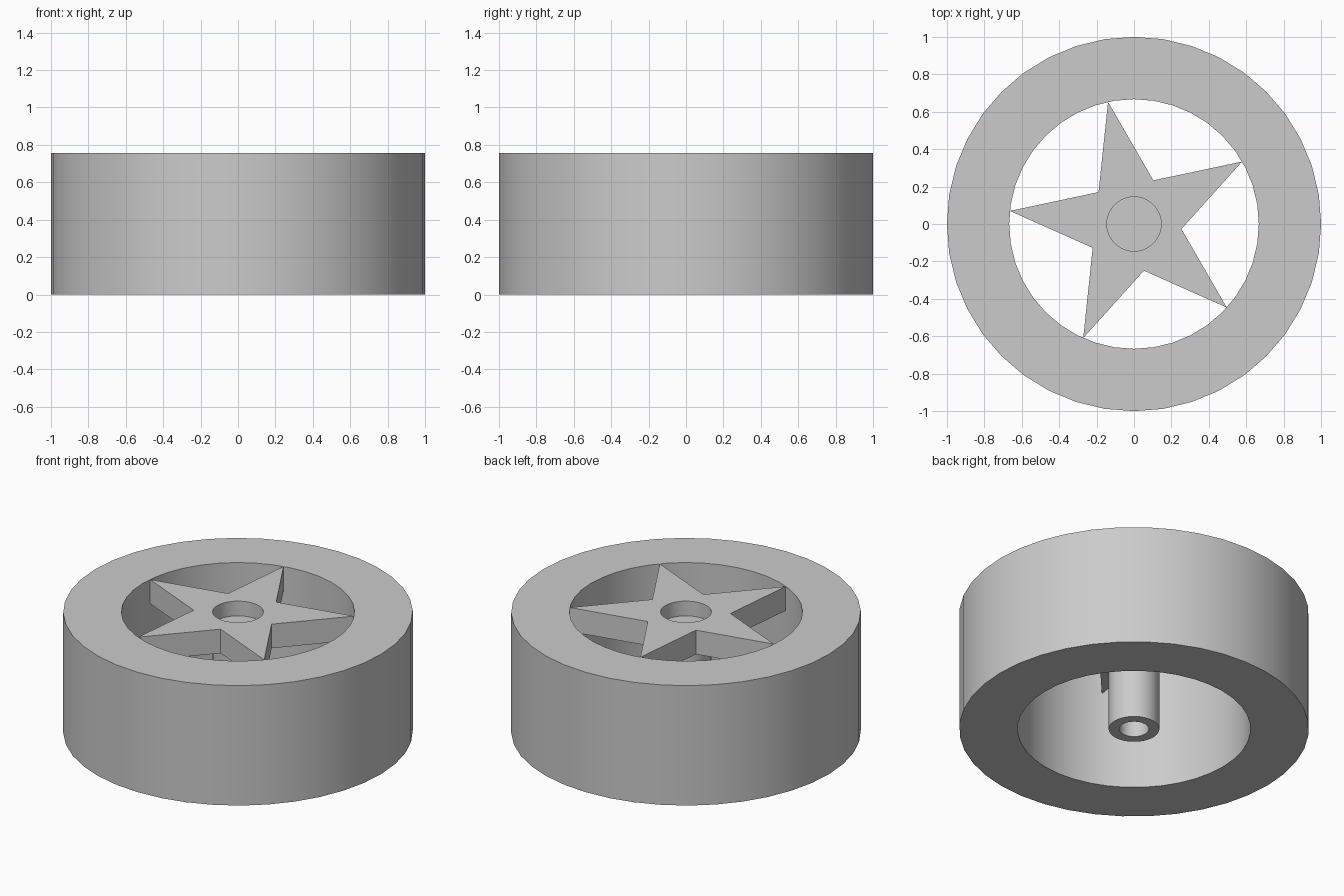
import bpy, bmesh, math
from mathutils import Matrix, Vector

cube = bpy.data.objects.get("Cube")
if cube:
    bpy.data.objects.remove(cube, do_unlink=True)

SIDES = 40
HEIGHT = 0.757
RIM_R = 0.667
HUB_R = 0.145
BORE_R = 0.085
STAR_BOTTOM = 0.605
HUB_TOP = 0.664

grey = bpy.data.materials.new("plain_grey")
grey.use_nodes = True
colour = (0.6, 0.6, 0.6, 1)
grey.diffuse_color = colour
grey.node_tree.nodes["Principled BSDF"].inputs["Base Color"].default_value = colour


def finish(name, bm):
    bmesh.ops.remove_doubles(bm, verts=bm.verts, dist=1e-5)
    bmesh.ops.recalc_face_normals(bm, faces=bm.faces)
    mesh = bpy.data.meshes.new(name)
    bm.to_mesh(mesh)
    bm.free()
    mesh.materials.append(grey)
    obj = bpy.data.objects.new(name, mesh)
    bpy.context.collection.objects.link(obj)
    bpy.ops.object.select_all(action="DESELECT")
    obj.select_set(True)
    bpy.context.view_layer.objects.active = obj
    bpy.ops.object.shade_smooth_by_angle(angle=math.radians(30))
    return obj


def lathe(name, profile, closed):
    """Spin an (r, z) profile around the z axis."""
    bm = bmesh.new()
    verts = [bm.verts.new((r, 0, z)) for r, z in profile]
    edges = [bm.edges.new(pair) for pair in zip(verts, verts[1:])]
    if closed:
        edges.append(bm.edges.new((verts[-1], verts[0])))
    bmesh.ops.spin(bm, geom=verts + edges, cent=(0, 0, 0), axis=(0, 0, 1),
                   angle=math.tau, steps=SIDES, use_merge=True)
    return finish(name, bm)


def loop(bm, radii, start, z):
    """Closed ring of edges; radii repeat around the circle."""
    count = len(radii)
    verts = []
    for i, r in enumerate(radii):
        a = start + math.tau * i / count
        verts.append(bm.verts.new((r * math.cos(a), r * math.sin(a), z)))
    return [bm.edges.new((verts[i - 1], verts[i])) for i in range(count)]


# Tyre: thick plain ring
lathe("tyre", [(RIM_R, 0), (1, 0), (1, HEIGHT), (RIM_R, HEIGHT)], True)

# Hub: tube with a blind bore from below, top sunk under the star face
lathe("hub", [(0, HUB_TOP - 0.01), (BORE_R, HUB_TOP - 0.01), (BORE_R, 0),
              (HUB_R, 0), (HUB_R, HUB_TOP), (BORE_R, HUB_TOP), (0, HUB_TOP)], False)

# Star spokes: five-pointed plate with a round centre hole
bm = bmesh.new()
outline = loop(bm, [RIM_R, 0.255] * 5, math.radians(30), STAR_BOTTOM)
hole = loop(bm, [HUB_R] * SIDES, 0, STAR_BOTTOM)
bmesh.ops.triangle_fill(bm, edges=outline + hole, use_beauty=True,
                        normal=(0, 0, 1))
grown = bmesh.ops.extrude_face_region(bm, geom=bm.faces[:], use_keep_orig=True)
top = [v for v in grown["geom"] if isinstance(v, bmesh.types.BMVert)]
bmesh.ops.translate(bm, verts=top, vec=(0, 0, HEIGHT - STAR_BOTTOM))
finish("star_spokes", bm)
